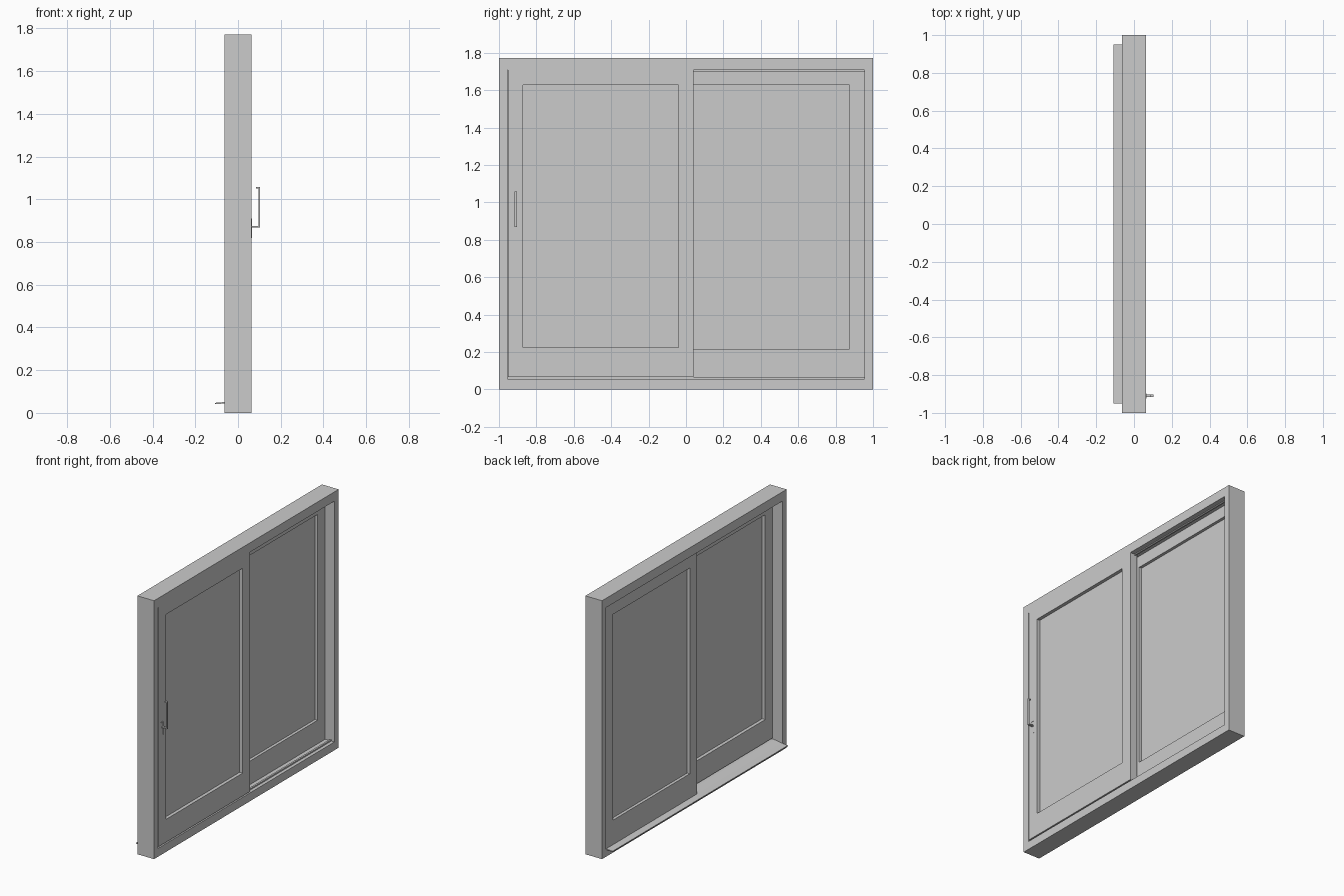
import bpy
import bmesh

cube = bpy.data.objects.get("Cube")
if cube:
    bpy.data.objects.remove(cube, do_unlink=True)

grey = bpy.data.materials.new("plain grey")
grey.use_nodes = True
colour = (0.6, 0.6, 0.6, 1.0)
grey.diffuse_color = colour
grey.node_tree.nodes["Principled BSDF"].inputs["Base Color"].default_value = colour


def finish(name, bm):
    bmesh.ops.recalc_face_normals(bm, faces=bm.faces[:])
    mesh = bpy.data.meshes.new(name)
    bm.to_mesh(mesh)
    bm.free()
    mesh.materials.append(grey)
    obj = bpy.data.objects.new(name, mesh)
    bpy.context.collection.objects.link(obj)
    return obj


def box(name, x, y, z):
    """Box from (min, max) ranges on each axis."""
    bm = bmesh.new()
    bmesh.ops.create_cube(bm, size=1)
    for v in bm.verts:
        v.co = [r[0] if c < 0 else r[1] for c, r in zip(v.co, (x, y, z))]
    return finish(name, bm)


def extrude_y(name, profile, y0, y1):
    """Prism from an (x, z) profile, running along y."""
    bm = bmesh.new()
    face = bm.faces.new([bm.verts.new((x, y0, z)) for x, z in profile])
    new = bmesh.ops.extrude_face_region(bm, geom=[face])["geom"]
    for v in new:
        if isinstance(v, bmesh.types.BMVert):
            v.co.y = y1
    return finish(name, bm)


# Outer frame
D, TOP, HEAD, JAMB = 0.063, 1.772, 1.708, 0.955
box("frame_head", (-D, D), (-1, 1), (HEAD, TOP))
box("frame_jamb_right", (-D, D), (-1, -JAMB), (0, HEAD))
box("frame_jamb_left", (-D, D), (JAMB, 1), (0, HEAD))
extrude_y("frame_bottom",
          [(-D, 0), (D, 0), (D, 0.057), (0.0, 0.057), (-D, 0.047)], -JAMB, JAMB)

# Projecting weather sill on the outside
extrude_y("weather_sill",
          [(-0.108, 0.041), (-0.062, 0.044), (-0.062, 0.051), (-0.108, 0.047)],
          -0.95, 0.95)

# Tracks and seal for the sliding leaf
box("bottom_track", (0.028, 0.040), (-JAMB, JAMB), (0.055, 0.066))
box("head_track", (0.020, 0.030), (-JAMB, JAMB), (1.701, 1.709))
box("jamb_seal", (0.015, 0.045), (-JAMB, -0.948), (0.057, HEAD))


def leaf(name, x, y, z, rail_top, rail_bottom):
    """Door leaf with two stiles, two rails and a thin recessed pane."""
    stile = 0.08
    inner = (y[0] + stile, y[1] - stile)
    mid = (x[0] + x[1]) / 2
    box(name + "_right_stile", x, (y[0], inner[0]), z)
    box(name + "_left_stile", x, (inner[1], y[1]), z)
    box(name + "_top_rail", x, inner, (rail_top, z[1]))
    box(name + "_bottom_rail", x, inner, (z[0], rail_bottom))
    box(name + "_pane", (mid - 0.004, mid + 0.004), inner, (rail_bottom, rail_top))


leaf("sliding_leaf", (0.009, D), (-0.951, 0.04), (0.066, HEAD), 1.628, 0.223)
leaf("fixed_leaf", (-0.057, -0.009), (-0.04, JAMB), (0.049, HEAD), 1.628, 0.217)
box("interlock_seal", (-0.009, 0.009), (-0.012, 0.012), (0.057, HEAD))

# Pull handle: upright bar with returns, plus a thin lock plate
extrude_y("pull_handle",
          [(D, 0.869), (0.103, 0.869), (0.103, 1.057), (0.085, 1.057),
           (0.085, 1.050), (0.096, 1.050), (0.096, 0.876), (D, 0.876)],
          -0.917, -0.903)
box("lock_plate", (D, 0.066), (-0.903, -0.898), (0.818, 0.91))
box("lock_latch", (D, 0.066), (-0.923, -0.903), (0.905, 0.91))
